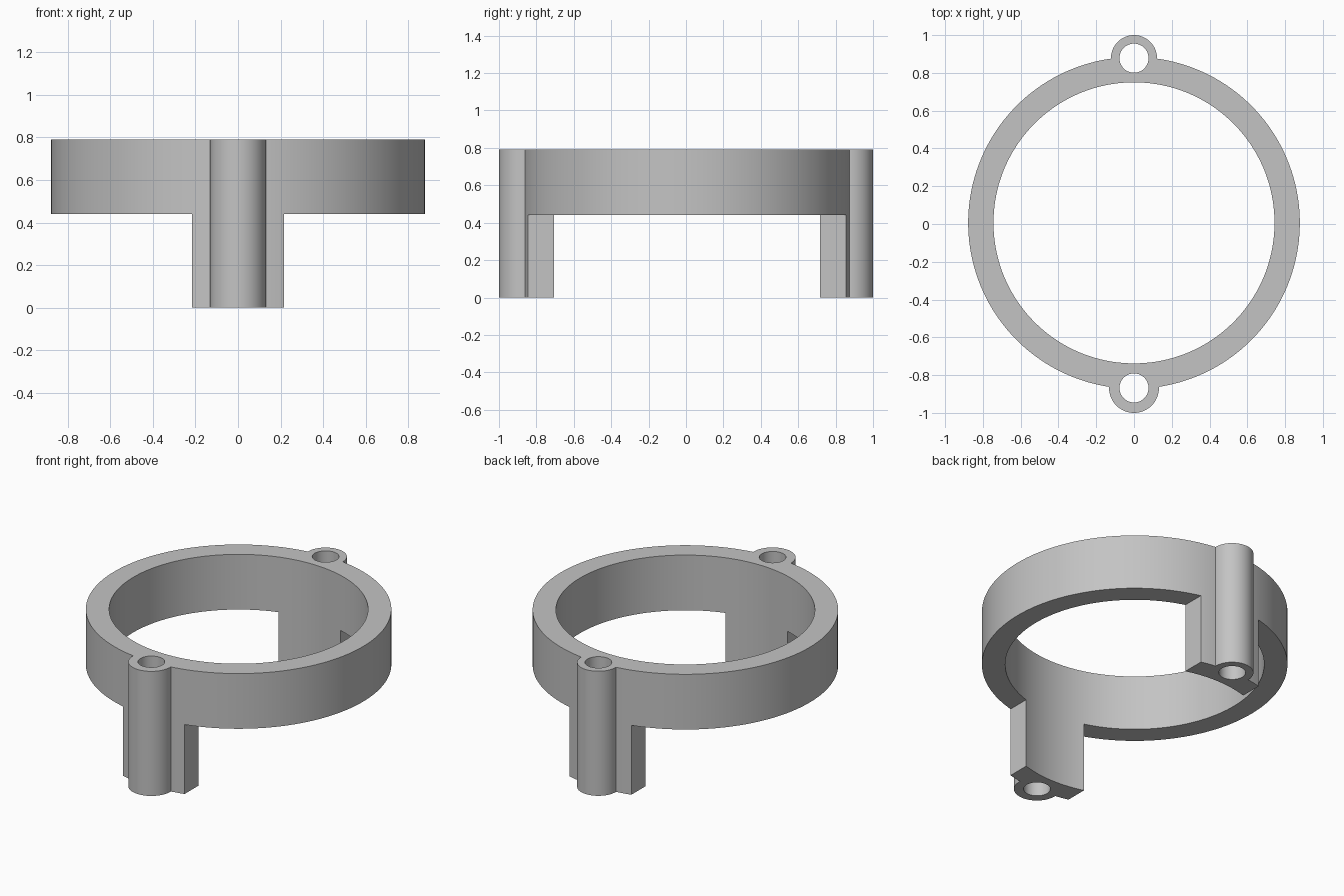
import bpy
import math

default = bpy.data.objects.get("Cube")
if default:
    bpy.data.objects.remove(default, do_unlink=True)

TOP, RING_BASE = 0.79, 0.44
RING_Y = 0.006
OUTER_R, INNER_R = 0.878, 0.744
LEG_HALF = 0.217
HOLE_R = 0.077
BOSSES = ((-0.868, 0.132), (0.878, 0.122))  # y position, radius

grey = bpy.data.materials.new("plain grey")
grey.use_nodes = True
colour = (0.55, 0.55, 0.55, 1)
grey.diffuse_color = colour
grey.node_tree.nodes["Principled BSDF"].inputs["Base Color"].default_value = colour


def cylinder(name, radius, y, low, high, sides):
    bpy.ops.mesh.primitive_cylinder_add(
        vertices=sides, radius=radius, depth=high - low,
        location=(0, y, (low + high) / 2))
    obj = bpy.context.object
    obj.name = name
    obj.data.materials.append(grey)
    return obj


def box(name, size, centre):
    bpy.ops.mesh.primitive_cube_add(size=1, location=centre)
    obj = bpy.context.object
    obj.name = name
    obj.scale = size
    bpy.ops.object.transform_apply(location=False, rotation=False, scale=True)
    obj.data.materials.append(grey)
    return obj


def combine(target, tool, operation):
    """Apply a boolean and discard the tool object."""
    mod = target.modifiers.new(operation.title(), "BOOLEAN")
    mod.operation = operation
    mod.solver = "EXACT"
    mod.object = tool
    bpy.context.view_layer.objects.active = target
    bpy.ops.object.modifier_apply(modifier=mod.name)
    bpy.data.objects.remove(tool, do_unlink=True)


# Round body, cut away at both sides so two legs remain front and back
body = cylinder("mounting_ring", OUTER_R, RING_Y, 0, TOP, 160)
for side in (-1, 1):
    cutter = box("side_cutter", (1, 3, 1),
                 (side * (LEG_HALF + 0.5), 0, RING_BASE - 0.5))
    combine(body, cutter, "DIFFERENCE")

# Full-height screw bosses on the legs
for y, radius in BOSSES:
    combine(body, cylinder("screw_boss", radius, y, 0, TOP, 64), "UNION")

# Central bore and screw holes
combine(body, cylinder("bore_cutter", INNER_R, RING_Y, -1, 2, 160), "DIFFERENCE")
for y, radius in BOSSES:
    combine(body, cylinder("hole_cutter", HOLE_R, y, -1, 2, 48), "DIFFERENCE")

# Smooth curved walls with crisp edges
bpy.ops.object.select_all(action="DESELECT")
body.select_set(True)
bpy.context.view_layer.objects.active = body
bpy.ops.object.shade_smooth_by_angle(angle=math.radians(30))
